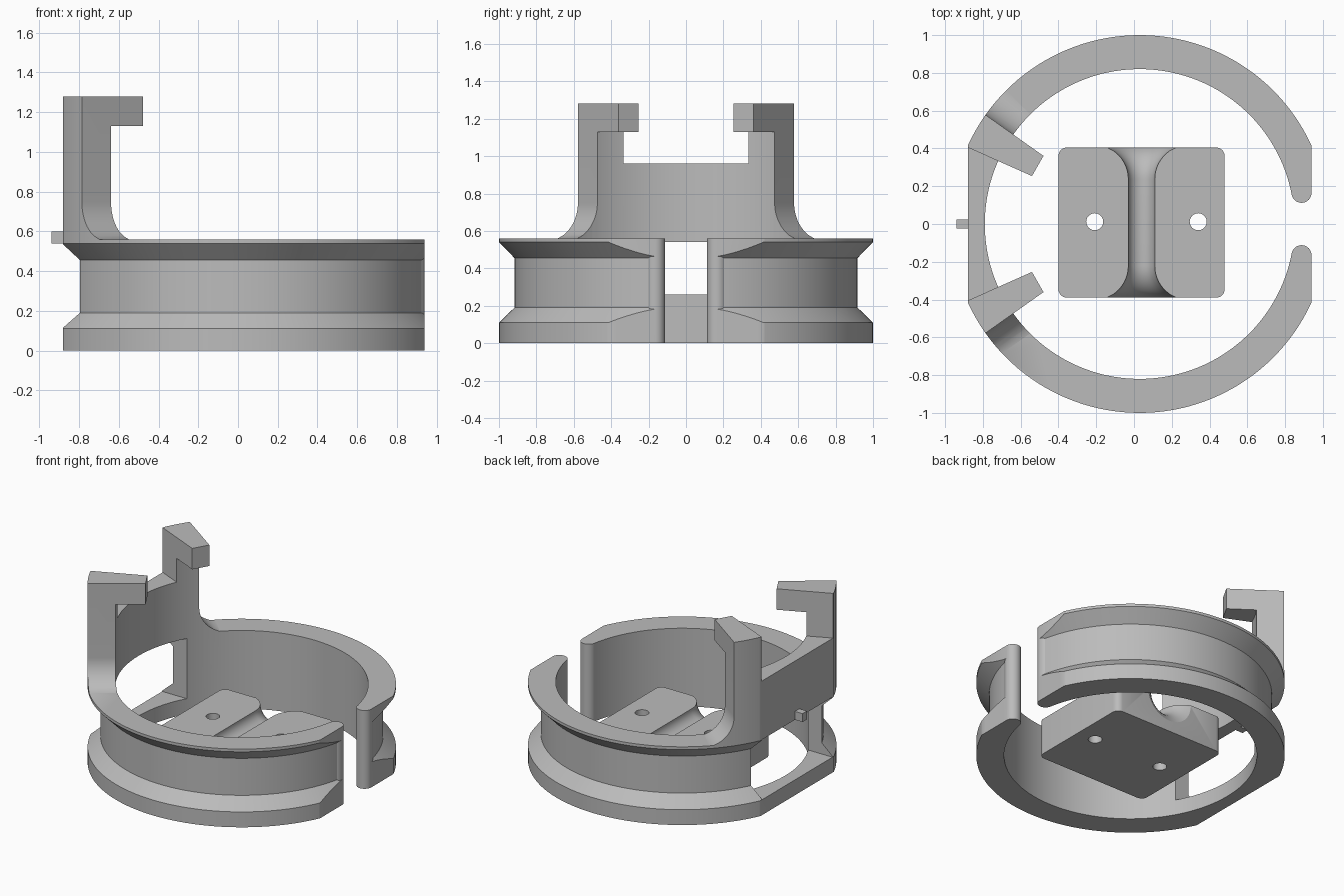
import bpy, bmesh, math
from mathutils import Matrix, Vector

if "Cube" in bpy.data.objects:
    bpy.data.objects.remove(bpy.data.objects["Cube"])

CX = 0.03                      # ring axis
A_OUT = math.radians(35.3)     # outer side of the posts, measured from -x
A_IN = math.radians(24)        # inner side of the posts

grey = bpy.data.materials.new("plain_grey")
grey.diffuse_color = (0.5, 0.5, 0.5, 1)
grey.use_nodes = True
grey.node_tree.nodes["Principled BSDF"].inputs["Base Color"].default_value = grey.diffuse_color


def make(name, bm):
    bmesh.ops.recalc_face_normals(bm, faces=bm.faces[:])
    me = bpy.data.meshes.new(name)
    bm.to_mesh(me)
    bm.free()
    ob = bpy.data.objects.new(name, me)
    me.materials.append(grey)
    bpy.context.collection.objects.link(ob)
    return ob


def prism(name, pts, depth, frame=None):
    """Extrude a 2D outline along local z, then place it with a matrix."""
    bm = bmesh.new()
    f = bm.faces.new([bm.verts.new((p[0], p[1], 0)) for p in pts])
    ext = bmesh.ops.extrude_face_region(bm, geom=[f])
    bmesh.ops.translate(bm, vec=(0, 0, depth),
                        verts=[v for v in ext["geom"] if isinstance(v, bmesh.types.BMVert)])
    if frame:
        bmesh.ops.transform(bm, matrix=frame, verts=bm.verts[:])
    return make(name, bm)


def box(name, x0, x1, y0, y1, z0, z1):
    return prism(name, [(x0, y0), (x1, y0), (x1, y1), (x0, y1)], z1 - z0,
                 Matrix.Translation((0, 0, z0)))


def disc(x, y, r, n=32):
    return [(x + r * math.cos(2 * math.pi * i / n), y + r * math.sin(2 * math.pi * i / n))
            for i in range(n)]


def lathe(name, profile, frame, steps, closed):
    """Spin a (radius, height) profile round local z."""
    bm = bmesh.new()
    rings = []
    for i in range(steps):
        a = 2 * math.pi * i / steps
        rings.append([bm.verts.new((r * math.cos(a), r * math.sin(a), z)) for r, z in profile])
    n = len(profile)
    for i in range(steps):
        p, q = rings[i], rings[(i + 1) % steps]
        for j in range(n if closed else n - 1):
            k = (j + 1) % n
            bm.faces.new((p[j], q[j], q[k], p[k]))
    if not closed:
        for j in (0, n - 1):
            bm.faces.new([r[j] for r in rings])
    bmesh.ops.transform(bm, matrix=frame, verts=bm.verts[:])
    return make(name, bm)


def combine(ob, tool, op="DIFFERENCE"):
    mod = ob.modifiers.new("bool", "BOOLEAN")
    mod.operation, mod.object, mod.solver = op, tool, "EXACT"
    bpy.context.view_layer.objects.active = ob
    bpy.ops.object.modifier_apply(modifier=mod.name)
    bpy.data.objects.remove(tool)


def smooth(ob):
    bpy.ops.object.select_all(action="DESELECT")
    ob.select_set(True)
    bpy.context.view_layer.objects.active = ob
    bpy.ops.object.shade_smooth_by_angle(angle=math.radians(25))


# Grooved ring, spun at full height so the posts share its surface
ring = lathe("grooved_ring",
             [(0.82, 0), (1, 0), (1, 0.11), (0.917, 0.19), (0.917, 0.455),
              (1, 0.54), (1, 1.28), (0.82, 1.28)],
             Matrix.Translation((CX, 0, 0)), 144, True)

# Clear everything above the rim except the raised wall, with curved feet
R = 0.2
foot = []
for i in range(13):
    z = 0.56 + 0.19 * i / 12
    foot.append((R - math.sqrt(R * R - (0.75 - z) ** 2), z))
side_cut = foot + [(0, 1.5), (2.5, 1.5), (2.5, 0.56)]
for s in (1, -1):
    along = Vector((-math.cos(A_OUT), s * math.sin(A_OUT), 0))
    across = Vector((math.sin(A_OUT), s * math.cos(A_OUT), 0))
    frame = Matrix((across, (0, 0, 1), along)).transposed().to_4x4()
    frame.translation = Vector((CX, 0, 0)) - along * 2
    combine(ring, prism("side_cutter", side_cut, 4, frame))

# Lower the wall between the posts
t = math.tan(A_IN) * 1.5
combine(ring, prism("wedge_cutter", [(CX, 0), (CX - 1.5, t), (CX - 1.5, -t)], 1,
                    Matrix.Translation((0, 0, 0.96))))

# Hooks pointing inward from the post tops
for s in (1, -1):
    pts = [(CX - r * math.cos(a), s * r * math.sin(a))
           for r, a in ((0.624, A_IN), (0.9, A_IN), (0.9, A_OUT), (0.624, A_OUT))]
    combine(ring, prism("hook", pts, 0.15, Matrix.Translation((0, 0, 1.13))), "UNION")

# Flat sides, rear window and front gap
combine(ring, box("flat_cutter", -2, -0.88, -2, 2, -1, 2))
combine(ring, box("flat_cutter", 0.94, 2, -2, 2, -1, 2))
combine(ring, box("window_cutter", -1.2, -0.5, -0.4, 0.4, 0.11, 0.54))
combine(ring, box("gap_cutter", 0.5, 1.2, -0.165, 0.165, -1, 2))

# Rounded ends beside the gap, and the small peg
for s in (1, -1):
    combine(ring, prism("round_end", disc(0.887, s * 0.165, 0.053), 0.56), "UNION")
combine(ring, box("peg", -0.94, -0.86, -0.025, 0.025, 0.54, 0.60), "UNION")
smooth(ring)

# Loose block with rounded corners
c = 0.045
outline = []
for i, (x, y) in enumerate([(0.48 - c, 0.405 - c), (-0.40 + c, 0.405 - c),
                            (-0.40 + c, -0.39 + c), (0.48 - c, -0.39 + c)]):
    for k in range(7):
        a = math.pi / 2 * (i + k / 6)
        outline.append((x + c * math.cos(a), y + c * math.sin(a)))
block = prism("clamp_block", outline, 0.26)

# Flared half-round channel across the block top
F = 0.182
flare = [(0.07 + F - math.sqrt(F * F - (0.17 * i / 8) ** 2), 0.23 + 0.17 * i / 8)
         for i in range(9)]
flare.append((flare[-1][0], 0.5))
channel = [(r, -h) for r, h in reversed(flare)] + flare
frame = Matrix.Translation((0.04, 0.008, 0.26)) @ Matrix.Rotation(math.pi / 2, 4, "X")
combine(block, lathe("channel_cutter", channel, frame, 64, False))

# Two screw holes
for x in (-0.208, 0.34):
    combine(block, prism("hole_cutter", disc(x, 0.012, 0.045), 1,
                         Matrix.Translation((0, 0, -0.5))))
smooth(block)
